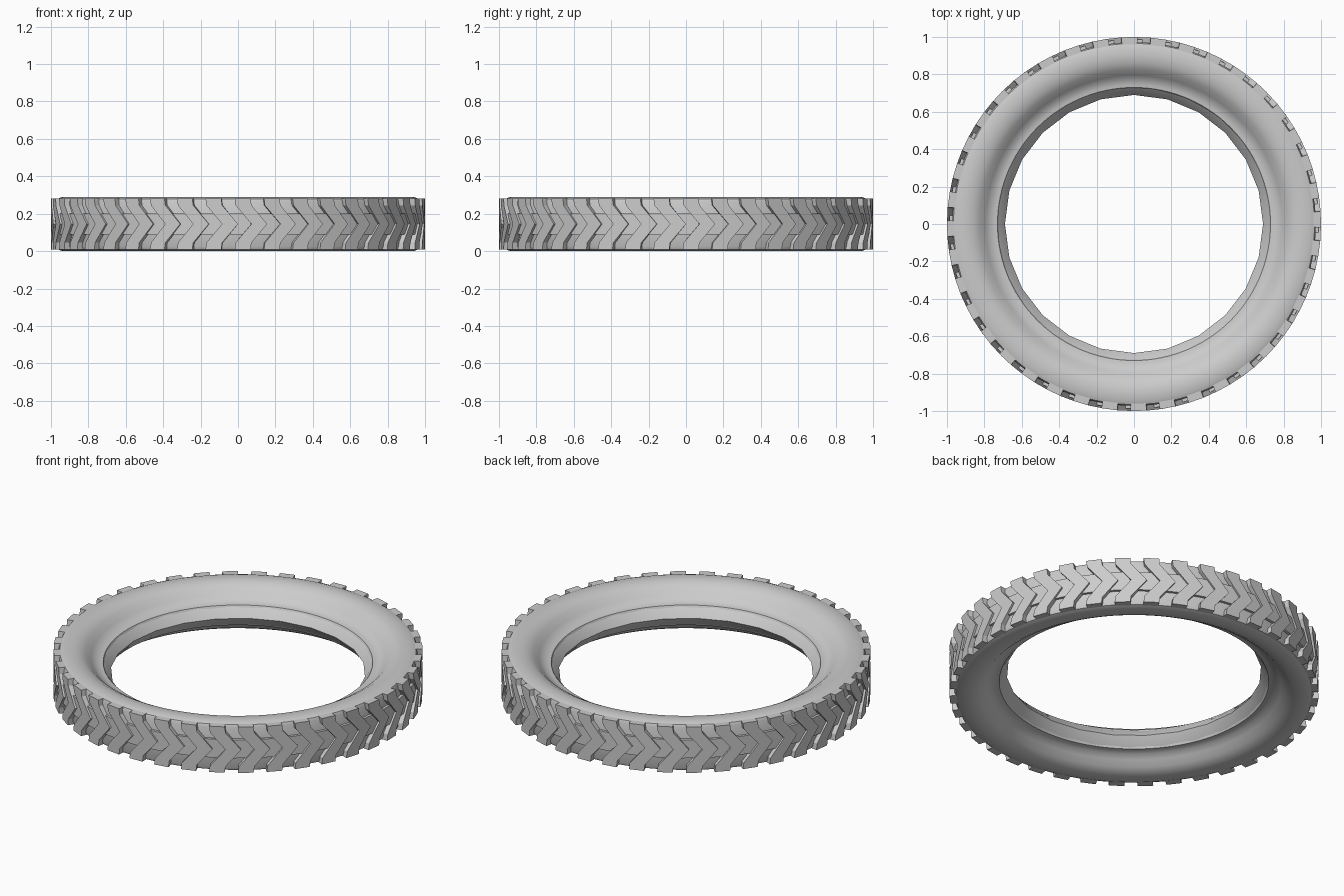
import bpy, bmesh, math
from mathutils import Matrix

cube = bpy.data.objects.get("Cube")
if cube:
    bpy.data.objects.remove(cube, do_unlink=True)

MID = 0.145      # height of the middle plane
LUGS = 40        # tread repeats

rubber = bpy.data.materials.new("grey rubber")
rubber.use_nodes = True
GREY = (0.6, 0.6, 0.6, 1)
rubber.diffuse_color = GREY
rubber.node_tree.nodes["Principled BSDF"].inputs["Base Color"].default_value = GREY


def finish(name, bm, smooth=None):
    bmesh.ops.recalc_face_normals(bm, faces=bm.faces)
    mesh = bpy.data.meshes.new(name)
    bm.to_mesh(mesh)
    bm.free()
    obj = bpy.data.objects.new(name, mesh)
    bpy.context.collection.objects.link(obj)
    mesh.materials.append(rubber)
    if smooth:
        bpy.ops.object.select_all(action="DESELECT")
        obj.select_set(True)
        bpy.context.view_layer.objects.active = obj
        bpy.ops.object.shade_smooth_by_angle(angle=math.radians(smooth))
    return obj


def ring(name, half, steps, smooth):
    """Spin a half profile of (radius, height above middle), mirrored about the middle plane."""
    points = half + [(r, -h) for r, h in reversed(half) if h > 0]
    bm = bmesh.new()
    loops = []
    for i in range(steps):
        a = 2 * math.pi * i / steps
        loops.append([bm.verts.new((r * math.cos(a), r * math.sin(a), MID + h)) for r, h in points])
    for i in range(steps):
        here, there = loops[i], loops[(i + 1) % steps]
        for j in range(len(points) - 1):
            bm.faces.new((here[j], there[j], there[j + 1], here[j + 1]))
    return finish(name, bm, smooth)


def tread(name, outline, low, high):
    """Repeat a raised block, outlined in (arc, height above middle), around the wheel."""
    bm = bmesh.new()
    for i in range(LUGS):
        a0 = 2 * math.pi * i / LUGS
        rows = []
        for radius in (low, high):
            rows.append([bm.verts.new((radius * math.cos(a0 + s), radius * math.sin(a0 + s), MID + h))
                         for s, h in outline])
        bm.faces.new(rows[1])
        for j in range(len(outline)):
            k = (j + 1) % len(outline)
            bm.faces.new((rows[0][j], rows[0][k], rows[1][k], rows[1][j]))
    return finish(name, bm)


# Carcass: tread base, shoulder, sidewall and bead
ring("tyre_body", [(0.972, 0), (0.972, 0.12), (0.965, 0.135), (0.945, 0.143), (0.9, 0.145),
                   (0.86, 0.139), (0.825, 0.12), (0.795, 0.09), (0.77, 0.068), (0.745, 0.062),
                   (0.73, 0.06), (0.724, 0.048)][::-1], 120, 40)

# Coarser strip closing the inside of the wheel
ring("inner_strip", [(0.735, 0.055), (0.715, 0.035), (0.69, 0)], 24, 30)

# Chevron lugs pointing around the wheel
half_edge = [(0.0, 0.0), (-0.085, 0.1), (-0.09, 0.137)]
front_edge = [(s, -h) for s, h in reversed(half_edge[1:])] + half_edge
back_edge = [(s - 0.085, h) for s, h in reversed(front_edge)]
tread("chevron_lugs", front_edge + back_edge, 0.96, 1.0)

# Centre blocks tying each chevron to the next
tread("centre_blocks", [(-0.13, -0.055), (-0.085, 0), (-0.13, 0.055),
                        (-0.205, 0.055), (-0.157, 0), (-0.205, -0.055)], 0.96, 0.988)
